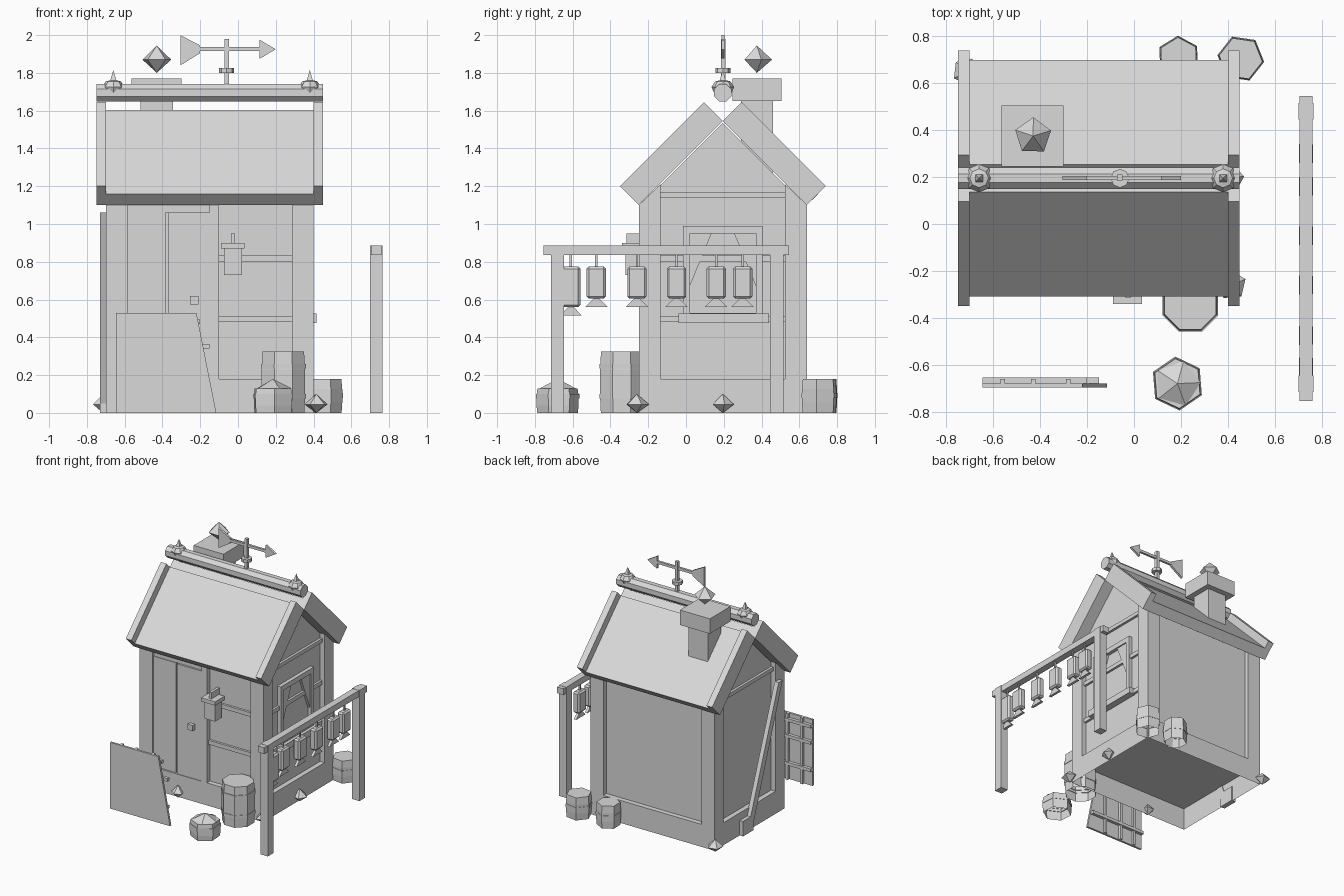
import bpy, bmesh, math
from mathutils import Matrix, Vector

cube = bpy.data.objects.get("Cube")
if cube:
    bpy.data.objects.remove(cube, do_unlink=True)

GREY = (0.7, 0.7, 0.7, 1)
mat = bpy.data.materials.new("plain_grey")
mat.use_nodes = True
mat.diffuse_color = GREY
mat.node_tree.nodes["Principled BSDF"].inputs["Base Color"].default_value = GREY

MID = 0.195  # ridge line in y


def finish(name, bm):
    bmesh.ops.recalc_face_normals(bm, faces=bm.faces)
    me = bpy.data.meshes.new(name)
    bm.to_mesh(me)
    bm.free()
    me.materials.append(mat)
    ob = bpy.data.objects.new(name, me)
    bpy.context.collection.objects.link(ob)
    return ob


def box(name, x, y, z, bevel=0, open_bottom=False):
    bm = bmesh.new()
    bmesh.ops.create_cube(bm, size=1)
    for v in bm.verts:
        for i, (a, b) in enumerate((x, y, z)):
            v.co[i] = a if v.co[i] < 0 else b
    if bevel:
        bmesh.ops.bevel(bm, geom=bm.edges[:], offset=bevel, segments=1, affect='EDGES')
    if open_bottom:
        low = min(bm.faces, key=lambda f: f.calc_center_median().z)
        bmesh.ops.delete(bm, geom=[low], context='FACES')
    return finish(name, bm)


def prism(name, axis, profile, a, b):
    """Extrude a profile along x (points are y,z) or along y (points are x,z)."""
    bm = bmesh.new()
    place = (lambda p, q: (p, q[0], q[1])) if axis == 'x' else (lambda p, q: (q[0], p, q[1]))
    face = bm.faces.new([bm.verts.new(place(a, q)) for q in profile])
    out = bmesh.ops.extrude_face_region(bm, geom=[face])
    move = Vector((b - a, 0, 0) if axis == 'x' else (0, b - a, 0))
    bmesh.ops.translate(bm, vec=move, verts=[g for g in out['geom'] if isinstance(g, bmesh.types.BMVert)])
    return finish(name, bm)


def lathe(name, loc, sides, profile, turn=0, lying=False):
    """Revolve (radius, height) pairs; a zero radius makes a point."""
    bm = bmesh.new()
    rings = []
    for r, z in profile:
        count = sides if r else 1
        rings.append([bm.verts.new((r * math.cos(turn + math.tau * i / sides),
                                    r * math.sin(turn + math.tau * i / sides), z)) for i in range(count)])
    for lo, hi in zip(rings, rings[1:]):
        for i in range(sides):
            j = (i + 1) % sides
            quad = [lo[i % len(lo)], lo[j % len(lo)], hi[j % len(hi)], hi[i % len(hi)]]
            bm.faces.new(list(dict.fromkeys(quad)))
    if lying:
        bm.transform(Matrix.Rotation(math.pi / 2, 4, 'Y'))
    bm.transform(Matrix.Translation(loc))
    return finish(name, bm)


def flip(profile):
    return [(2 * MID - y, z) for y, z in profile]


# House shell: open underneath, recessed walls, gables
box("base", (-.70, .40), (-.25, .64), (0, .18), open_bottom=True)
half = [(-.21, .18), (-.21, 1.13), (MID, 1.535)]
prism("walls", 'x', half + flip(half)[1::-1], -.66, .36)
post = [(-.25, .18), (-.25, 1.10), (-.135, 1.21), (-.135, .18)]
for side, x in (("right", (-.70, -.585)), ("left", (.285, .40))):
    prism("front_post_" + side, 'x', post, *x)
    prism("back_post_" + side, 'x', flip(post), *x)
box("tie_beam", (-.68, .38), (-.17, .56), (1.14, 1.17))

# Roof slopes with raised boards at both ends
def slope(offset):
    return [(-.25, 1.10), (-.25 - offset, 1.10 + offset),
            (MID - offset, 1.545 + offset), (MID, 1.545)]


for side, shape in (("front", lambda p: p), ("back", flip)):
    prism("roof_" + side, 'x', shape(slope(.058)), -.70, .40)
    for end, x in (("right", -.75), ("left", .40)):
        prism(f"barge_board_{side}_{end}", 'x', shape(slope(.1)), x, x + .05)

# Ridge pole with finials
lathe("ridge_pole", (0, MID, 1.695), 8,
      [(0, -.75), (.05, -.75), (.05, .45), (0, .45)], math.pi / 8, True)
for side, x in (("right", -.66), ("left", .38)):
    lathe("finial_" + side, (x, MID, 1.725), 8,
          [(0, -.06), (.04, -.045), (.06, 0), (.04, .03), (0, .04)])
    lathe("finial_spike_" + side, (x, MID, 1.75), 4, [(0, 0), (.027, 0), (0, .065)], math.pi / 4)

# Weather vane
box("vane_pole", (-.072, -.048), (.185, .21), (1.73, 1.98))
lathe("vane_collar", (-.06, MID, 1.80), 8, [(0, 0), (.04, 0), (.04, .026), (0, .026)])
box("vane_arm", (-.21, .12), (.187, .205), (1.915, 1.936))
prism("vane_head", 'y', [(.115, 1.875), (.20, 1.925), (.115, 1.975)], .187, .205)
prism("vane_tail", 'y', [(-.305, 1.84), (-.20, 1.905), (-.20, 1.945), (-.305, 2.0)], .187, .205)

# Chimney and floating smoke gem
box("chimney_stack", (-.515, -.345), (.29, .46), (1.25, 1.66))
box("chimney_cap", (-.565, -.30), (.245, .505), (1.65, 1.77))
lathe("smoke_gem", (-.43, .375, 1.87), 5, [(0, -.07), (.08, 0), (0, .075)], .3)

# Front: door, jamb, rails, hanging box
box("door_left_leaf", (-.585, -.385), (-.235, -.20), (.18, 1.06))
box("door_right_leaf", (-.37, -.15), (-.245, -.20), (.18, 1.06))
box("door_lintel", (-.585, -.10), (-.23, -.20), (1.06, 1.13))
box("door_jamb", (-.15, -.10), (-.25, -.20), (.18, 1.12))
box("door_knob", (-.255, -.21), (-.275, -.24), (.575, .62))
for i, z in enumerate((.48, .80)):
    box(f"front_rail_{i}", (-.10, .285), (-.228, -.20), (z, z + .033))
    box(f"side_rail_{i}", (.35, .378), (-.135, .525), (z, z + .033))
box("front_lantern", (-.075, .02), (-.32, -.235), (.73, .87))
box("front_lantern_cap", (-.09, .035), (-.34, -.22), (.87, .90))
box("front_lantern_hook", (-.037, -.015), (-.315, -.21), (.90, .95))

# Side window with curtains and sill
for name, y, z in (("front", (-.015, .02), (.50, .99)), ("back", (.37, .405), (.50, .99)),
                   ("top", (.02, .37), (.95, .99)), ("bottom", (.02, .37), (.50, .53))):
    box("window_frame_" + name, (.35, .39), y, z)
curtain = [(.02, .95), (.135, .95), (.02, .67)]
prism("curtain_front", 'x', curtain, .355, .38)
prism("curtain_back", 'x', flip(curtain), .355, .38)
box("window_sill", (.36, .415), (-.04, .44), (.475, .525))

# Plank and block on the far side
prism("leaning_plank", 'x', [(.25, .05), (.19, .05), (-.18, 1.06), (-.13, 1.06)], -.73, -.695)
box("plank_block", (-.73, -.69), (.19, .32), (0, .12))

# Leaning board with lattice behind it
prism("board", 'y', [(-.645, 0), (-.115, 0), (-.22, .53), (-.645, .53)], -.697, -.68)
for i, z in enumerate((.12, .34, .47)):
    box(f"board_batten_{i}", (-.645, -.15 - .05 * (i == 2)), (-.68, -.655), (z, z + .025))
for i, x in enumerate((-.57, -.44, -.29)):
    box(f"board_upright_{i}", (x, x + .02), (-.68, -.66), (0, .53))


# Barrels, open underneath
def barrel(name, x, y, r, h, sides, turn, hoops):
    lathe(name, (x, y, 0), sides, [(r * .96, 0), (r, h * .3), (r, h * .7), (r * .95, h), (0, h)], turn)
    for i, z in enumerate(hoops):
        lathe(f"{name}_hoop_{i}", (x, y, z), sides,
              [(r * .95, 0), (r * 1.03, 0), (r * 1.03, .025), (r * .95, .025)], turn)


barrel("tall_barrel", .24, -.34, .125, .325, 8, math.pi / 8, (.075, .235))
barrel("fish_barrel", .185, -.68, .112, .13, 6, 1.65, (.075,))
barrel("back_barrel_left", .455, .705, .098, .18, 6, 1.95, (.08,))
barrel("back_barrel_right", .19, .71, .09, .18, 6, 1.6, (.08,))
lathe("fish_heap", (.185, -.68, .13), 5, [(.1, 0), (0, .05)], 1.3)

# Pointed stones around the base
for i, (x, y, r) in enumerate(((.415, -.26, .065), (.41, MID, .06), (-.715, .65, .06), (-.35, -.26, .05))):
    lathe(f"stone_{i}", (x, y, .045), 5, [(0, -.045), (r, 0), (0, .055)], .4 + i)

# Drying rack with hanging fish
box("rack_beam", (.705, .76), (-.755, .545), (.835, .885))
for name, y in (("front", -.715), ("back", .445)):
    box("rack_post_" + name, (.70, .765), (y, y + .07), (0, .887))
for i, y in enumerate((-.61, -.475, -.26, -.05, .16, .30)):
    low = .56 if i == 0 else .605
    box(f"fish_string_{i}", (.727, .738), (y - .006, y + .006), (.77, .84))
    box(f"fish_body_{i}", (.703, .762), (y - .051, y + .051), (low, .775), bevel=.012)
    prism(f"fish_tail_{i}", 'x', [(y, low + .015), (y - .06, low - .045), (y + .06, low - .045)], .722, .743)
